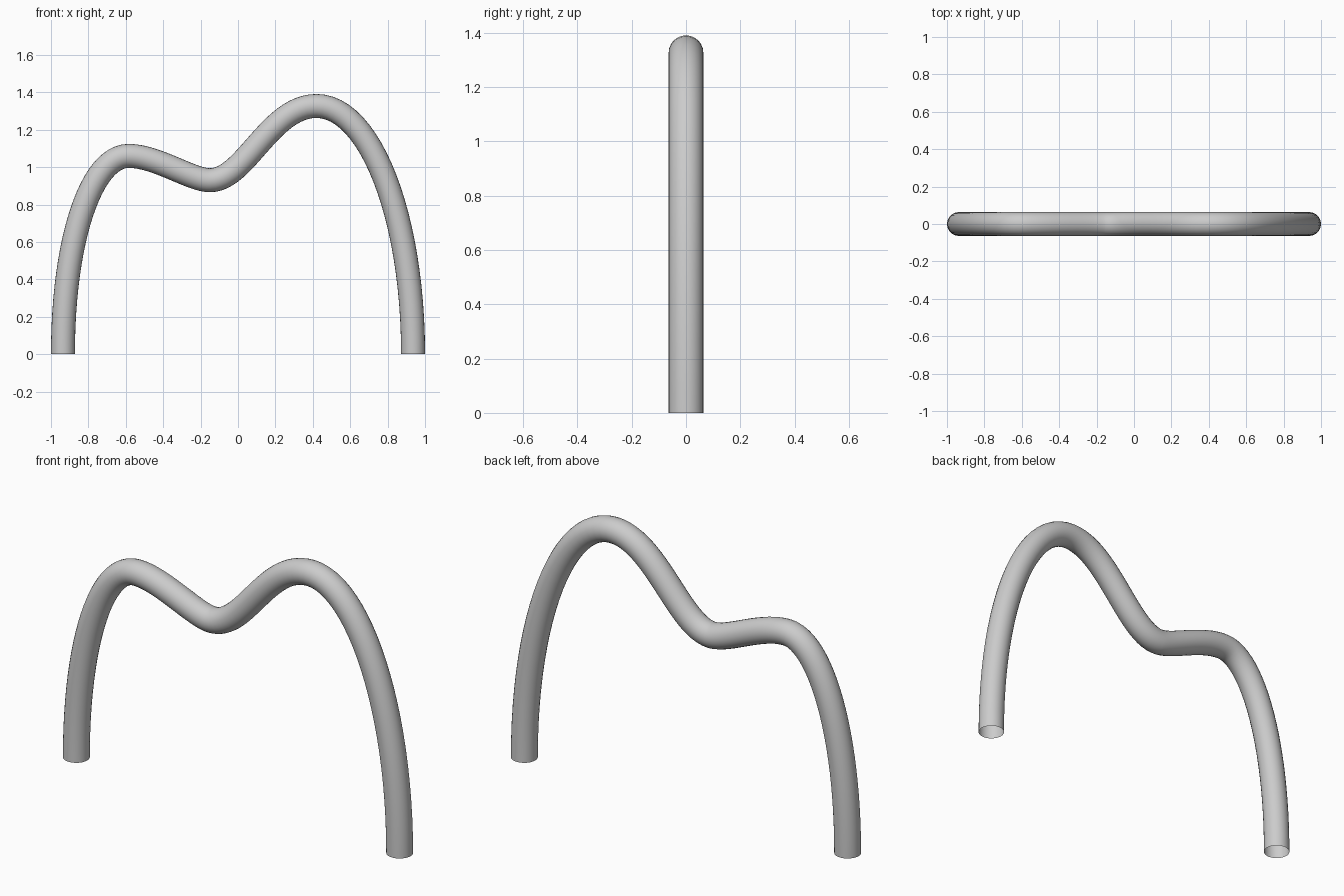
import bpy

if "Cube" in bpy.data.objects:
    bpy.data.objects.remove(bpy.data.objects["Cube"])

RADIUS = 0.064
LEG_X = 1.0 - RADIUS

# Centreline in the xz plane: (x, z), left handle offset, right handle offset
path = [
    ((-LEG_X, 0.0), (0, -0.3), (0, 0.61)),      # left foot
    ((-0.585, 1.06), (-0.20, 0), (0.15, 0)),    # low hump
    ((-0.15, 0.93), (-0.10, 0), (0.19, 0)),     # dip
    ((0.42, 1.327), (-0.25, 0), (0.285, 0)),    # high hump
    ((LEG_X, 0.0), (0, 0.74), (0, -0.3)),       # right foot
]

# Bent tube, open at both feet
curve = bpy.data.curves.new("bent_tube", 'CURVE')
curve.dimensions = '3D'
curve.fill_mode = 'FULL'
curve.bevel_depth = RADIUS
curve.bevel_resolution = 10
curve.resolution_u = 24
curve.use_fill_caps = False

spline = curve.splines.new('BEZIER')
spline.bezier_points.add(len(path) - 1)
for point, ((x, z), left, right) in zip(spline.bezier_points, path):
    point.handle_left_type = point.handle_right_type = 'FREE'
    point.co = (x, 0, z)
    point.handle_left = (x + left[0], 0, z + left[1])
    point.handle_right = (x + right[0], 0, z + right[1])

tube = bpy.data.objects.new("bent_tube", curve)
bpy.context.collection.objects.link(tube)

# Turn into a smooth mesh
bpy.context.view_layer.objects.active = tube
tube.select_set(True)
bpy.ops.object.convert(target='MESH')
bpy.ops.object.shade_smooth()
